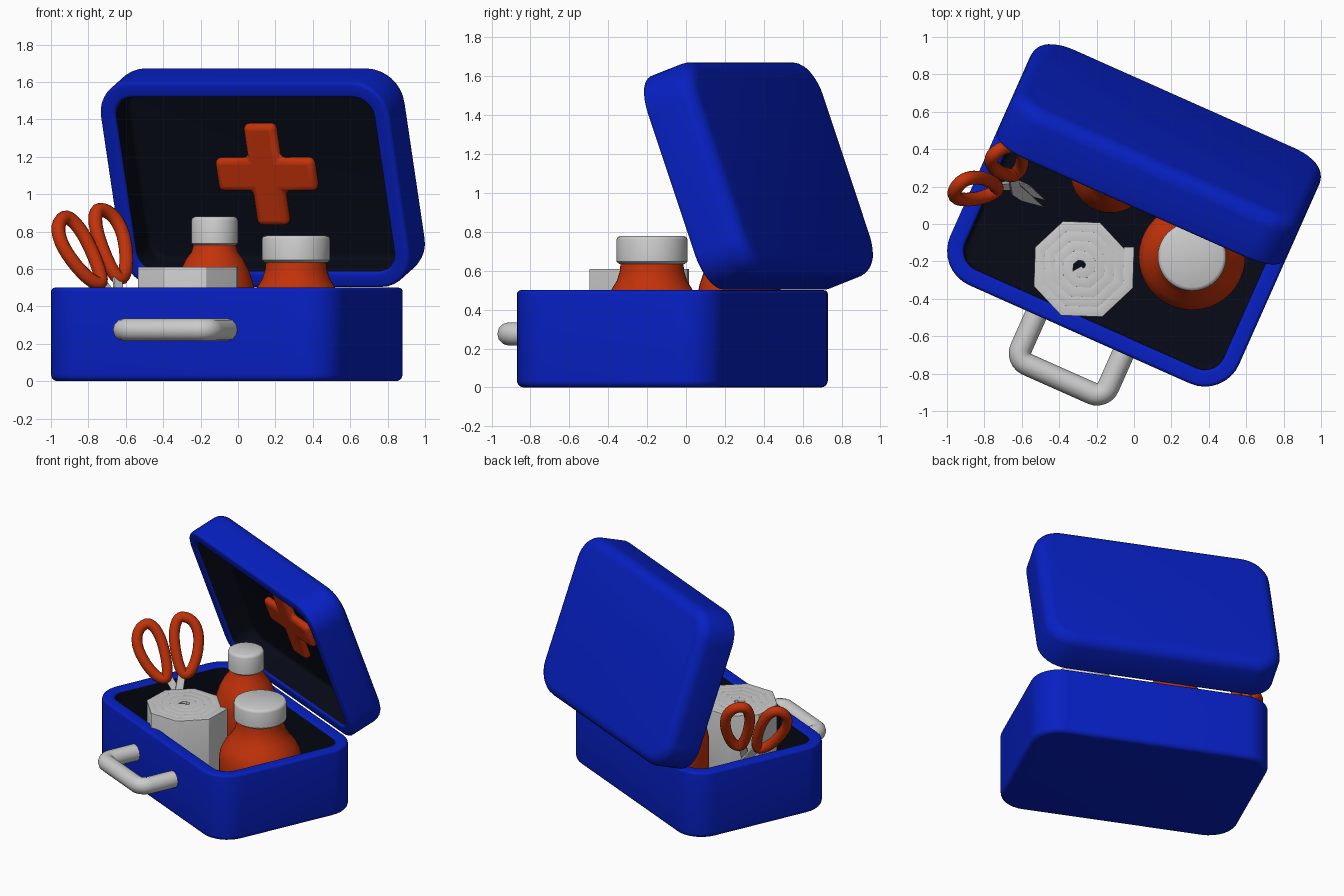
import bpy, bmesh
from math import sin, cos, pi, radians
from mathutils import Matrix, Vector

if "Cube" in bpy.data.objects:
    bpy.data.objects.remove(bpy.data.objects["Cube"])


def material(name, rgb):
    m = bpy.data.materials.new(name)
    m.diffuse_color = (*rgb, 1)
    m.use_nodes = True
    m.node_tree.nodes["Principled BSDF"].inputs["Base Color"].default_value = m.diffuse_color
    return m


BLUE = material("blue", (0.002, 0.014, 0.54))
DARK = material("dark_lining", (0.002, 0.003, 0.008))
RED = material("orange_red", (0.54, 0.032, 0.003))


def finish(name, mesh, mats=(), matrix=Matrix(), angle=40):
    ob = bpy.data.objects.new(name, mesh)
    bpy.context.collection.objects.link(ob)
    for m in mats:
        mesh.materials.append(m)
    ob.matrix_world = matrix
    bpy.ops.object.select_all(action='DESELECT')
    ob.select_set(True)
    bpy.context.view_layer.objects.active = ob
    bpy.ops.object.shade_smooth_by_angle(angle=radians(angle))
    return ob


def to_mesh(name, bm):
    bmesh.ops.recalc_face_normals(bm, faces=bm.faces)
    me = bpy.data.meshes.new(name)
    bm.to_mesh(me)
    bm.free()
    return me


def tub(name, a, b, r, depth, fillet, floor, matrix, wall=0.09, lip=0.02):
    """Open rounded box lofted from inset rounded rectangles, dark inside."""
    q = [i * pi / 10 for i in range(6)]
    prof = [(fillet * (1 - sin(t)), fillet * (1 - cos(t))) for t in q]
    prof += [(lip * (1 - cos(t)), depth - lip * (1 - sin(t))) for t in q]
    prof += [(wall - lip * (1 - sin(t)), depth - lip * (1 - cos(t))) for t in q]
    lining = len(prof) - 2
    prof += [(wall + 0.03 * (1 - cos(t)), floor + 0.03 * (1 - sin(t))) for t in q]
    bm = bmesh.new()
    loops = []
    for inset, z in prof:
        ring = []
        for k, (sx, sy) in enumerate([(1, 1), (-1, 1), (-1, -1), (1, -1)]):
            for i in range(9):
                t = (k + i / 8) * pi / 2
                ring.append(bm.verts.new((sx * (a - r) + (r - inset) * cos(t),
                                          sy * (b - r) + (r - inset) * sin(t), z)))
        loops.append(ring)
    for j, (lo, hi) in enumerate(zip(loops, loops[1:])):
        for i in range(len(lo)):
            k = (i + 1) % len(lo)
            bm.faces.new((lo[i], lo[k], hi[k], hi[i])).material_index = int(j >= lining)
    bm.faces.new(loops[0])
    bm.faces.new(loops[-1]).material_index = 1
    return finish(name, to_mesh(name, bm), (BLUE, DARK), matrix)


def plate(name, pts, z, thick, mats, matrix, bevel):
    """Extruded outline with rounded edges."""
    bm = bmesh.new()
    f = bm.faces.new([bm.verts.new((x, y, z)) for x, y in pts])
    up = bmesh.ops.extrude_face_region(bm, geom=[f])['geom']
    bmesh.ops.translate(bm, vec=(0, 0, thick), verts=[v for v in up if isinstance(v, bmesh.types.BMVert)])
    ob = finish(name, to_mesh(name, bm), mats, matrix)
    mod = ob.modifiers.new("bevel", 'BEVEL')
    mod.width, mod.segments = bevel, 4
    return ob


def tube(name, pts, radius, mats, matrix, cyclic=False):
    cu = bpy.data.curves.new(name, 'CURVE')
    cu.dimensions = '3D'
    cu.bevel_depth, cu.bevel_resolution = radius, 4
    cu.use_fill_caps = True
    sp = cu.splines.new('POLY')
    sp.points.add(len(pts) - 1)
    for p, co in zip(sp.points, pts):
        p.co = (*co, 1)
    sp.use_cyclic_u = cyclic
    tmp = bpy.data.objects.new(name + "_path", cu)
    bpy.context.collection.objects.link(tmp)
    me = bpy.data.meshes.new_from_object(tmp.evaluated_get(bpy.context.evaluated_depsgraph_get()))
    bpy.data.objects.remove(tmp)
    return finish(name, me, mats, matrix, 60)


def lathe(name, prof, x, y, mats=(), n=40):
    bm = bmesh.new()
    rings = [[bm.verts.new((r * cos(2 * pi * i / n), r * sin(2 * pi * i / n), z)) for i in range(n)]
             for r, z in prof]
    for lo, hi in zip(rings, rings[1:]):
        for i in range(n):
            k = (i + 1) % n
            bm.faces.new((lo[i], lo[k], hi[k], hi[i]))
    bm.faces.new(rings[0])
    bm.faces.new(rings[-1])
    return finish(name, to_mesh(name, bm), mats, Matrix.Translation((x, y, 0)))


# Case base and the lid standing open behind it
CASE = Matrix.Translation((-0.06, -0.07, 0)) @ Matrix.Rotation(radians(-24), 4, 'Z')
tub("case_base", 0.845, 0.569, 0.2, 0.5, 0.035, 0.05, CASE)
tilt, depth, half = radians(20), 0.285, 0.585
p = Vector((0, -sin(tilt), cos(tilt)))
back = Vector((0, cos(tilt), sin(tilt)))
origin = Vector((0, 0.563, 0.498)) + p * half + back * depth
LID = CASE @ Matrix.Translation(origin) @ Matrix.Rotation(radians(90) + tilt, 4, 'X')
tub("case_lid", 0.845, half, 0.2, depth, 0.08, 0.09, LID)

# Cross inside the lid
L, w = 0.288, 0.093
quarter = [(L, -w), (L, w), (w, w)]
cross = []
for k in range(4):
    for x, y in quarter:
        for _ in range(k):
            x, y = -y, x
        cross.append((x, y))
plate("lid_cross", cross, 0.075, 0.065, (RED,), LID, 0.032)

# Carry handle on the front
corner = [(0.19 + 0.065 * cos(t), -0.765 - 0.065 * sin(t), 0.275) for t in [i * pi / 12 for i in range(7)]]
arm = [(0.255, -0.53, 0.275)] + corner
handle = tube("carry_handle", arm + [(-x, y, z) for x, y, z in reversed(arm)], 0.06, (), CASE)

# Two bottles with caps
lathe("wide_bottle", [(0.26, 0.05), (0.285, 0.08), (0.285, 0.35), (0.275, 0.4), (0.25, 0.45),
                      (0.21, 0.5), (0.18, 0.55), (0.165, 0.6), (0.16, 0.66)], 0.31, -0.175, (RED,))
lathe("tall_bottle", [(0.195, 0.05), (0.215, 0.08), (0.215, 0.48), (0.205, 0.53), (0.185, 0.59),
                      (0.155, 0.65), (0.125, 0.69), (0.11, 0.74)], -0.125, 0.275, (RED,))
for name, x, y, r, z0, z1 in [("wide_bottle_cap", 0.31, -0.175, 0.183, 0.635, 0.78),
                              ("tall_bottle_cap", -0.125, 0.275, 0.125, 0.725, 0.88)]:
    lathe(name, [(r - 0.015, z0), (r, z0 + 0.012), (r, z1 - 0.02), (r - 0.006, z1 - 0.007),
                 (r - 0.02, z1)], x, y)

# Bandage roll: eight-sided spiral strip
bm = bmesh.new()
steps, prev = 36, None
for i in range(steps + 1):
    t = pi / 8 + (i - steps) * pi / 4
    r = 0.025 + 0.25 * i / steps
    pair = [bm.verts.new((r * cos(t), r * sin(t), z)) for z in (0.05, 0.61)]
    if prev:
        bm.faces.new((prev[0], pair[0], pair[1], prev[1]))
    prev = pair
roll = finish("bandage_roll", to_mesh("bandage_roll", bm), (), Matrix.Translation((-0.28, -0.228, 0)), 50)
mod = roll.modifiers.new("thickness", 'SOLIDIFY')
mod.thickness, mod.offset, mod.use_even_offset = 0.054, 0, True
mod = roll.modifiers.new("soft_edges", 'BEVEL')
mod.width, mod.segments = 0.022, 4

# Scissors leaning in the corner
up = Vector((-0.373, 0.2, 0.907)).normalized()
side = Vector((0.76, 0.65, 0.169))
side = (side - up * side.dot(up)).normalized()
SC = Matrix((side, up, side.cross(up))).transposed().to_4x4()
SC.translation = (-0.765, 0.265, 0.73)
for s, label in ((-1, "left"), (1, "right")):
    loop = []
    for i in range(32):
        t = 2 * pi * i / 32
        x = sin(t) * (0.105 if sin(t) > 0 else 0.06) * (1 + 0.2 * cos(t))
        y = cos(t) * (0.185 if cos(t) > 0 else 0.215)
        c, n = cos(0.14), sin(0.14)
        loop.append((s * (0.1 + x * c + y * n), y * c - x * n, 0))
    tube("scissor_grip_" + label, loop, 0.037, (RED,), SC, True)
    blade = [(0.085, -0.18), (0.03, -0.18), (-0.04, -0.36), (-0.045, -0.5), (-0.015, -0.76), (0.015, -0.5),
             (0.03, -0.34)]
    plate("scissor_blade_" + label, [(s * x, y) for x, y in blade], s * 0.011 - 0.01, 0.02, (), SC, 0.004)
